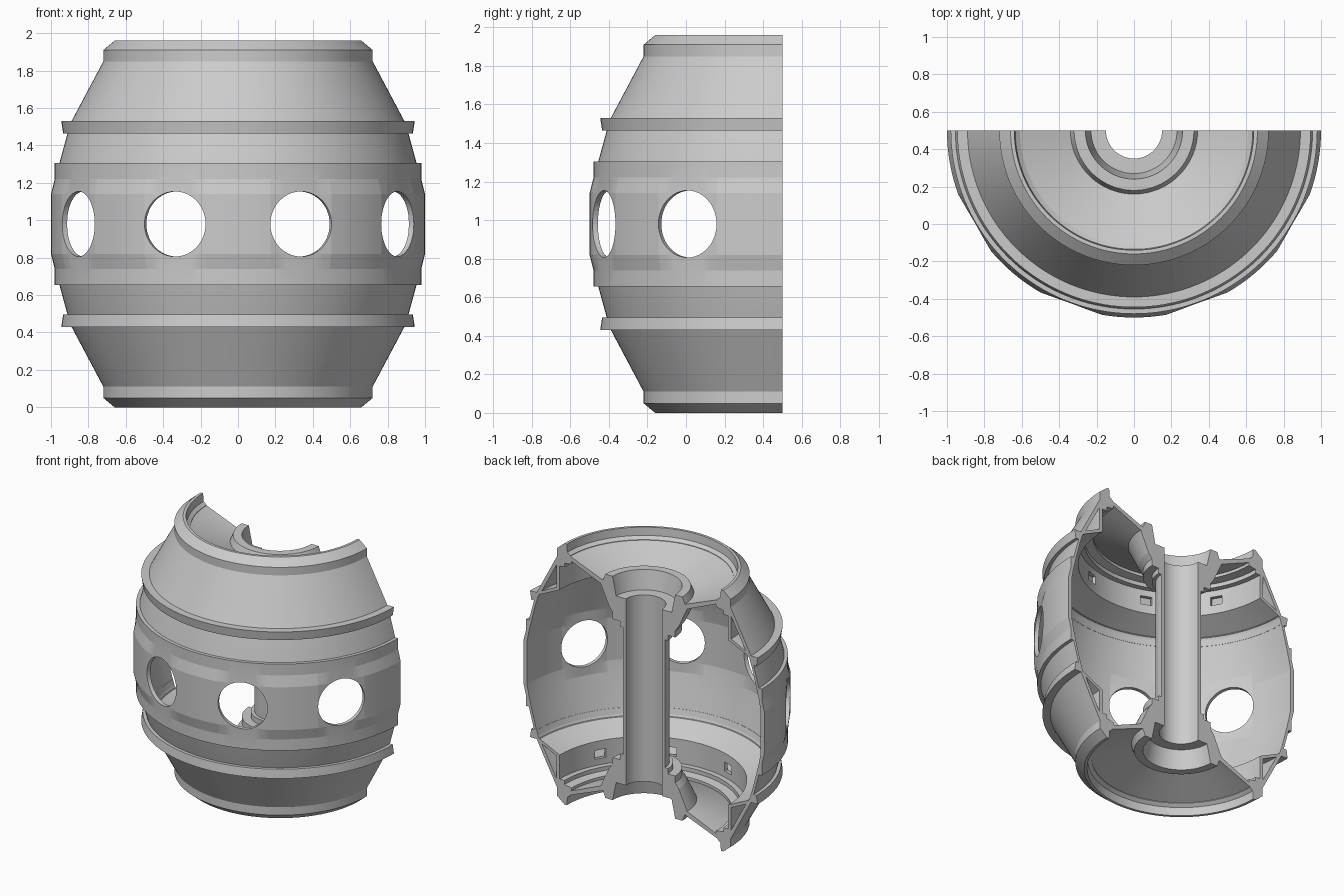
import bpy, bmesh, math
from mathutils import Matrix

if "Cube" in bpy.data.objects:
    bpy.data.objects.remove(bpy.data.objects["Cube"])

H = 1.96           # full height
AXIS_Y = 0.5       # the half barrel is revolved about x=0, y=0.5
STEP = 2.5
WINDOWS = (-60, -20, 20, 60)


def finish(name, bm):
    bmesh.ops.recalc_face_normals(bm, faces=bm.faces)
    me = bpy.data.meshes.new(name)
    bm.to_mesh(me)
    bm.free()
    ob = bpy.data.objects.new(name, me)
    bpy.context.collection.objects.link(ob)
    return ob


def activate(ob):
    bpy.ops.object.select_all(action='DESELECT')
    ob.select_set(True)
    bpy.context.view_layer.objects.active = ob


def revolve(name, profile, top=False, flat=None):
    """Half-turn solid from a closed (r, z) profile; flat = z range with flat window panels."""
    bm = bmesh.new()
    rings = []
    for i in range(int(180 / STEP) + 1):
        a = -90 + i * STEP
        ring = []
        for r, z in profile:
            if flat and flat[0] <= z <= flat[1]:
                for w in WINDOWS:
                    if abs(a - w) < 10:
                        r *= math.cos(math.radians(10)) / math.cos(math.radians(a - w))
            t = math.radians(a)
            ring.append(bm.verts.new((r * math.sin(t), AXIS_Y - r * math.cos(t), H - z if top else z)))
        rings.append(ring)
    n = len(profile)
    for a, b in zip(rings, rings[1:]):
        for j in range(n):
            k = (j + 1) % n
            bm.faces.new((a[j], a[k], b[k], b[j]))
    bm.faces.new(rings[0])
    bm.faces.new(rings[-1])
    return finish(name, bm)


def cut(ob, angles, radius, z, kind):
    """Cut round or square openings at the given angles."""
    bm = bmesh.new()
    for a in angles:
        t = math.radians(a)
        pos = Matrix.Translation((radius * math.sin(t), AXIS_Y - radius * math.cos(t), z))
        m = pos @ Matrix.Rotation(t, 4, 'Z')
        if kind == 'round':
            bmesh.ops.create_cone(bm, cap_ends=True, segments=48, radius1=0.174, radius2=0.174,
                                  depth=0.3, matrix=m @ Matrix.Rotation(math.pi / 2, 4, 'X'))
        else:
            bmesh.ops.create_cube(bm, size=1, matrix=m @ Matrix.Diagonal((0.085, 0.12, 0.065, 1)))
    cutter = finish("cutter", bm)
    cutter.hide_render = True
    mod = ob.modifiers.new("openings", 'BOOLEAN')
    mod.operation = 'DIFFERENCE'
    mod.solver = 'EXACT'
    mod.object = cutter
    activate(ob)
    bpy.ops.object.modifier_apply(modifier=mod.name)
    bpy.data.objects.remove(cutter)


parts = []

# Middle wall with round windows
lower_out = [(.89, .43), (.91, .49), (.955, .655), (.98, .655), (.98, .74), (1.0, .82)]
lower_in = [(.97, .82), (.955, .74), (.925, .62), (.885, .47), (.865, .43)]
outer = lower_out + [(r, H - z) for r, z in reversed(lower_out)]
inner = [(r, H - z) for r, z in reversed(lower_in)] + lower_in
wall = revolve("middle_wall", outer + inner, flat=(.81, 1.15))
cut(wall, WINDOWS, 0.985, H / 2, 'round')
parts.append(wall)

# Matching lower and upper ends
for top in (False, True):
    side = "upper_" if top else "lower_"
    # Hoop around the barrel
    parts.append(revolve(side + "hoop", [(.87, .43), (.945, .43), (.935, .495), (.89, .495)], top))
    # Sloped outer wall with chamfered rim
    parts.append(revolve(side + "end_wall", [
        (.64, 0), (.66, 0), (.72, .05), (.72, .11), (.89, .43), (.865, .44),
        (.705, .14), (.66, .12), (.61, .12), (.61, .08), (.635, .06)], top))
    # Inner band with square openings
    band = revolve(side + "inner_band", [(.70, .13), (.725, .13), (.725, .35), (.70, .36)], top)
    cut(band, WINDOWS, 0.71, H - .26 if top else .26, 'square')
    parts.append(band)
    # Sloped shelf joining band and wall
    parts.append(revolve(side + "shelf", [(.70, .36), (.70, .335), (.875, .42), (.89, .45)], top))
    # Ledge beneath the band
    parts.append(revolve(side + "ledge", [(.60, .10), (.71, .12), (.71, .18), (.66, .18), (.66, .15), (.60, .14)], top))
    # Shallow dish
    parts.append(revolve(side + "dish", [(.34, .19), (.62, .08), (.62, .11), (.36, .22), (.34, .22)], top))
    # Stepped hub with recessed cup
    parts.append(revolve(side + "hub", [
        (.36, .185), (.34, .19), (.32, .14), (.26, .14), (.23, .28), (.15, .28), (.15, .5),
        (.20, .5), (.20, .46), (.26, .46), (.26, .41), (.29, .37), (.36, .22)], top))

# Central tube
parts.append(revolve("central_tube", [(.15, .28), (.175, .28), (.175, H - .28), (.15, H - .28)]))

for ob in parts:
    activate(ob)
    bpy.ops.object.shade_smooth_by_angle(angle=math.radians(6))
